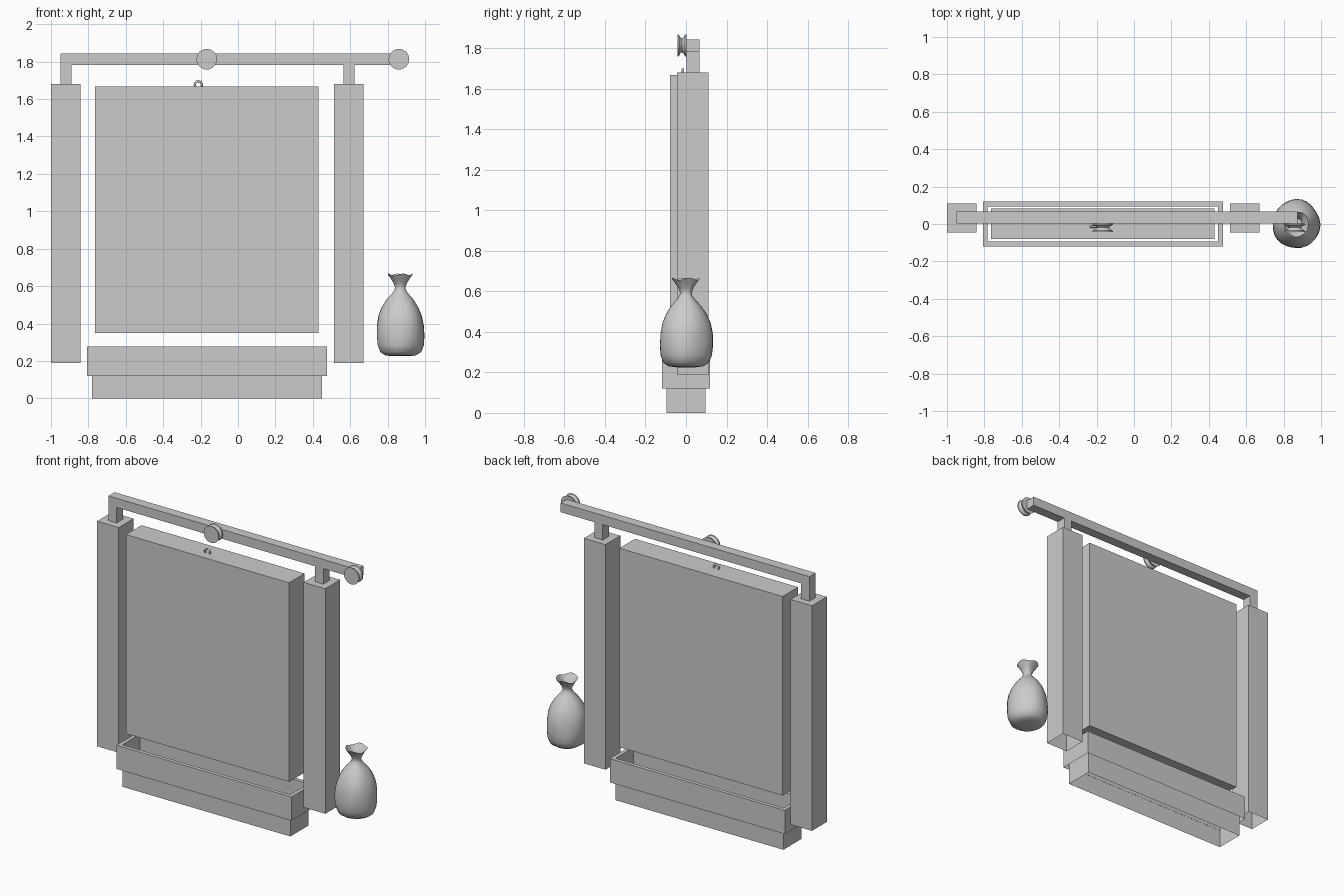
import bpy, bmesh, math

if "Cube" in bpy.data.objects:
    bpy.data.objects.remove(bpy.data.objects["Cube"])


def new_object(name, bm):
    mesh = bpy.data.meshes.new(name)
    bm.to_mesh(mesh)
    bm.free()
    obj = bpy.data.objects.new(name, mesh)
    bpy.context.collection.objects.link(obj)
    return obj


def smooth(obj, angle):
    bpy.ops.object.select_all(action='DESELECT')
    obj.select_set(True)
    bpy.context.view_layer.objects.active = obj
    bpy.ops.object.shade_smooth_by_angle(angle=math.radians(angle))


def box(name, x, y, z, open_dirs=()):
    """Box from ranges; open_dirs lists z directions (+1/-1) left open."""
    bm = bmesh.new()
    bmesh.ops.create_cube(bm, size=1)
    for v in bm.verts:
        v.co = [r[0] if c < 0 else r[1] for c, r in zip(v.co, (x, y, z))]
    bm.normal_update()
    drop = [f for f in bm.faces if round(f.normal.z) in open_dirs]
    if drop:
        bmesh.ops.delete(bm, geom=drop, context='FACES_ONLY')
    return new_object(name, bm)


def loft(bm, rings, closed_path=False):
    """Join consecutive rings of points with quads."""
    rows = [[bm.verts.new(p) for p in r] for r in rings]
    n = len(rows[0])
    for a, b in zip(rows, rows[1:]):
        for i in range(n):
            j = (i + 1) % n
            bm.faces.new((a[i], a[j], b[j], b[i]))
    return rows


# Base and hollow trough around its top
box("base", (-0.78, 0.45), (-0.095, 0.095), (0, 0.12), (1, -1))
bm = bmesh.new()


def rect(inset, z):
    x0, x1, y = -0.807 + inset, 0.475 - inset, 0.119 - inset
    return [(x0, -y, z), (x1, -y, z), (x1, y, z), (x0, y, z)]


loft(bm, [rect(0, 0.12), rect(0, 0.277), rect(0.025, 0.277), rect(0.025, 0.12)])
new_object("trough", bm)

# Sliding gate panel
box("gate_panel", (-0.765, 0.43), (-0.08, 0.082), (0.35, 1.668))

# Posts with short uprights carrying the beam
for side, px, lx in (("left", -1.0, -0.95), ("right", 0.513, 0.564)):
    box(side + "_post", (px, px + 0.158), (-0.045, 0.11), (0.19, 1.68), (-1,))
    box(side + "_upright", (lx, lx + 0.06), (0.002, 0.066), (1.68, 1.782), (1, -1))
box("top_beam", (-0.95, 0.873), (0.002, 0.066), (1.782, 1.843))

# Grooved pulleys on the front of the beam
groove = [(0.055, 0.003), (0.053, -0.005), (0.038, -0.013), (0.034, -0.02),
          (0.038, -0.027), (0.053, -0.035), (0.055, -0.042)]
for name, cx in (("middle_pulley", -0.167), ("end_pulley", 0.86)):
    bm = bmesh.new()
    turns = [2 * math.pi * i / 32 for i in range(32)]
    rows = loft(bm, [[(cx + r * math.cos(t), y, 1.813 + r * math.sin(t)) for t in turns]
                     for r, y in groove])
    bm.faces.new(rows[0])
    bm.faces.new(rows[-1])
    bmesh.ops.recalc_face_normals(bm, faces=bm.faces)
    smooth(new_object(name, bm), 40)

# Lifting eye on the gate top
bpy.ops.mesh.primitive_torus_add(major_radius=0.019, minor_radius=0.006,
                                 major_segments=20, minor_segments=8,
                                 location=(-0.212, -0.015, 1.676),
                                 rotation=(math.pi / 2, 0, 0))
eye = bpy.context.object
eye.name = "lifting_eye"
smooth(eye, 60)

# Counterweight sack: lumpy body, pinched neck, flared wavy mouth
profile = [(0.045, 0.225), (0.085, 0.23), (0.113, 0.248), (0.127, 0.285),
           (0.131, 0.335), (0.129, 0.39), (0.12, 0.44), (0.102, 0.485),
           (0.073, 0.53), (0.045, 0.56), (0.031, 0.58), (0.029, 0.596),
           (0.038, 0.617), (0.053, 0.64), (0.068, 0.661)]
bm = bmesh.new()
rings = []
for k, (r, z) in enumerate(profile):
    ring = []
    for i in range(28):
        t = 2 * math.pi * i / 28
        lump = 1 + 0.02 * math.sin(3 * t + 9 * z) + 0.012 * math.sin(5 * t - 14 * z)
        wave = 0.006 * math.sin(4 * t + 0.6) * max(0, k - 11) / 3
        ring.append((0.868 + 0.97 * r * lump * math.cos(t),
                     r * lump * math.sin(t), z + wave))
    rings.append(ring)
rows = loft(bm, rings)
bm.faces.new(rows[0][::-1])
smooth(new_object("counterweight_sack", bm), 60)
